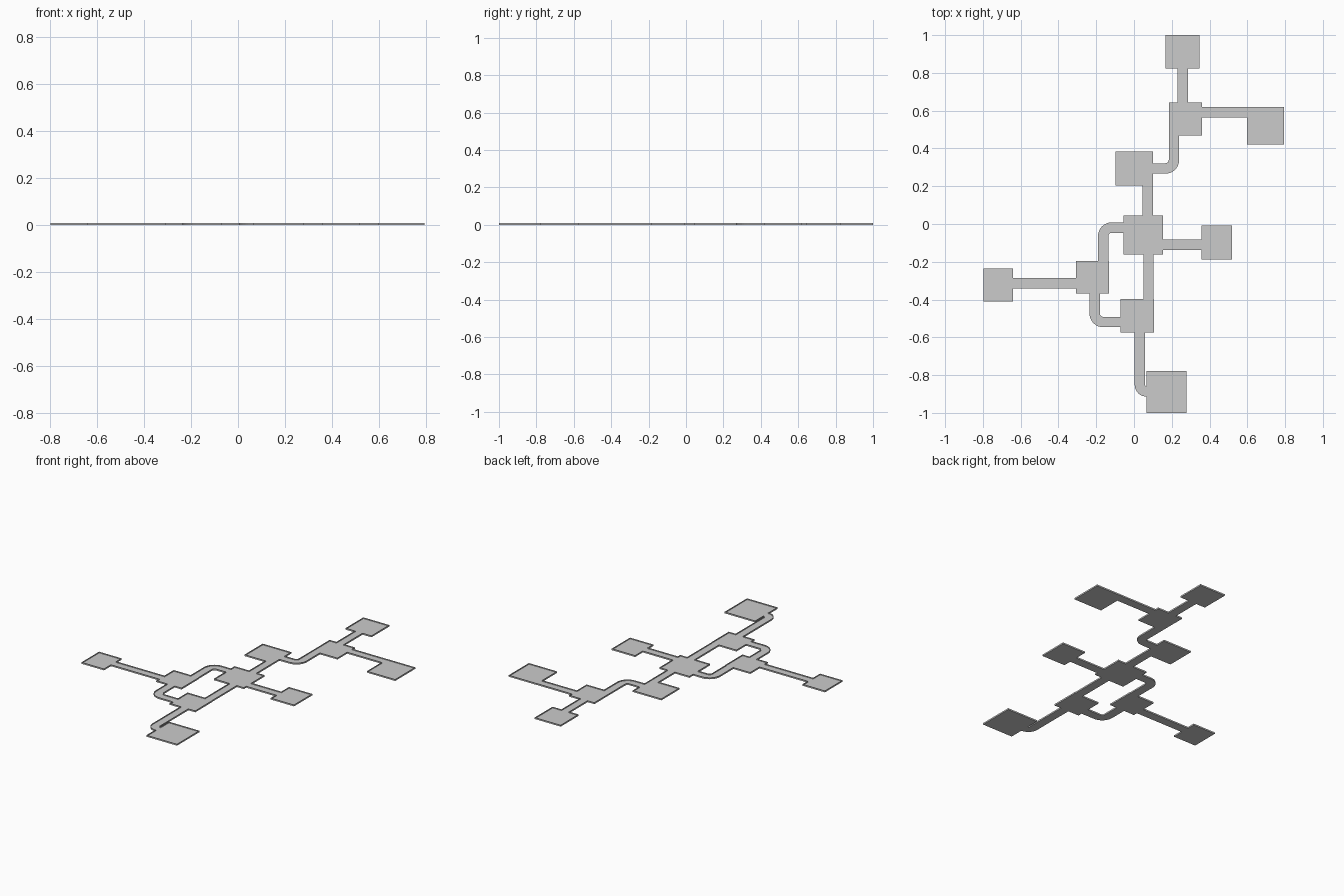
import bpy, bmesh, math
from mathutils import Vector

if "Cube" in bpy.data.objects:
    bpy.data.objects.remove(bpy.data.objects["Cube"])

FLOOR, WALL = 0.003, 0.009   # heights of floor and rim
T = 0.003                    # rim thickness
HW = 0.0275                  # corridor half width

# rooms: x0, x1, y0, y1
ROOMS = {
    "north_room": (0.167, 0.347, 0.823, 1.0),
    "north_junction": (0.184, 0.36, 0.468, 0.643),
    "north_east_room": (0.597, 0.793, 0.42, 0.62),
    "upper_room": (-0.098, 0.10, 0.204, 0.384),
    "central_hall": (-0.055, 0.153, -0.161, 0.045),
    "east_room": (0.357, 0.519, -0.188, -0.007),
    "west_junction": (-0.308, -0.133, -0.368, -0.195),
    "west_room": (-0.796, -0.64, -0.41, -0.236),
    "south_junction": (-0.071, 0.106, -0.574, -0.397),
    "south_room": (0.066, 0.278, -1.0, -0.778),
}
# corridor centre lines, each ending on a room side
CORRIDORS = {
    "north_corridor": [(0.258, 0.643), (0.258, 0.823)],
    "north_east_corridor": [(0.36, 0.592), (0.597, 0.592)],
    "upper_bend": [(0.10, 0.294), (0.2115, 0.294), (0.2115, 0.468)],
    "upper_corridor": [(0.0725, 0.045), (0.0725, 0.204)],
    "east_corridor": [(0.153, -0.11), (0.357, -0.11)],
    "west_bend": [(-0.055, -0.019), (-0.163, -0.019), (-0.163, -0.195)],
    "west_corridor": [(-0.64, -0.314), (-0.308, -0.314)],
    "south_west_bend": [(-0.208, -0.368), (-0.208, -0.519), (-0.071, -0.519)],
    "south_corridor": [(0.077, -0.397), (0.077, -0.161)],
    "south_bend": [(0.031, -0.574), (0.031, -0.886), (0.066, -0.886)],
}


def prism(bm, left, right, z0, z1):
    """Closed strip between two matching polylines, from z0 to z1."""
    rings = []
    for a, b in zip(left, right):
        rings.append([bm.verts.new((p[0], p[1], z))
                      for p, z in ((a, z0), (b, z0), (b, z1), (a, z1))])
    for r, s in zip(rings, rings[1:]):
        for i in range(4):
            j = (i + 1) % 4
            bm.faces.new((r[i], r[j], s[j], s[i]))
    bm.faces.new(rings[0])
    bm.faces.new(rings[-1][::-1])


def finish(bm, name):
    bmesh.ops.recalc_face_normals(bm, faces=bm.faces)
    me = bpy.data.meshes.new(name)
    bm.to_mesh(me)
    bm.free()
    bpy.context.collection.objects.link(bpy.data.objects.new(name, me))


def centre_line(pts):
    """Points and side normals along a path, with its corner rounded."""
    p = [Vector(q) for q in pts]
    d0, d1 = (p[1] - p[0]).normalized(), (p[-1] - p[-2]).normalized()
    out = [(p[0], Vector((-d0.y, d0.x)))]
    if len(p) == 3:
        r = min(0.045, (p[2] - p[1]).length - 0.0005)
        c = p[1] - d0 * r + d1 * r
        for i in range(9):
            a = math.pi / 2 * i / 8
            d = d0 * math.cos(a) + d1 * math.sin(a)
            out.append((c - d1 * r * math.cos(a) + d0 * r * math.sin(a),
                        Vector((-d.y, d.x))))
    out.append((p[-1], Vector((-d1.y, d1.x))))
    return out


# corridors: floor strip with a rim on both sides
for name, pts in CORRIDORS.items():
    bm = bmesh.new()
    path = centre_line(pts)
    off = lambda w: [p + n * w for p, n in path]
    prism(bm, off(HW), off(-HW), 0, FLOOR)
    for s in (1, -1):
        prism(bm, off(s * HW), off(s * (HW - T)), 0, WALL)
    finish(bm, name)

# rooms: floor with a rim that opens where corridors arrive
ends = [e for pts in CORRIDORS.values() for e in (pts[0], pts[-1])]
for name, (x0, x1, y0, y1) in ROOMS.items():
    bm = bmesh.new()
    prism(bm, [(x0, y0), (x1, y0)], [(x0, y1), (x1, y1)], 0, FLOOR)
    for axis, side, inward, lo, hi in ((0, x0, T, y0, y1), (0, x1, -T, y0, y1),
                                       (1, y0, T, x0, x1), (1, y1, -T, x0, x1)):
        doors = sorted(e[1 - axis] for e in ends
                       if abs(e[axis] - side) < 0.001 and lo < e[1 - axis] < hi)
        cuts = [lo] + [v for d in doors for v in (d - HW + T, d + HW - T)] + [hi]
        for a, b in zip(cuts[::2], cuts[1::2]):
            if b - a < 0.0005:
                continue
            pt = (lambda u, v: (u, v)) if axis == 0 else (lambda u, v: (v, u))
            prism(bm, [pt(side, a), pt(side, b)],
                  [pt(side + inward, a), pt(side + inward, b)], 0, WALL)
    finish(bm, name)
